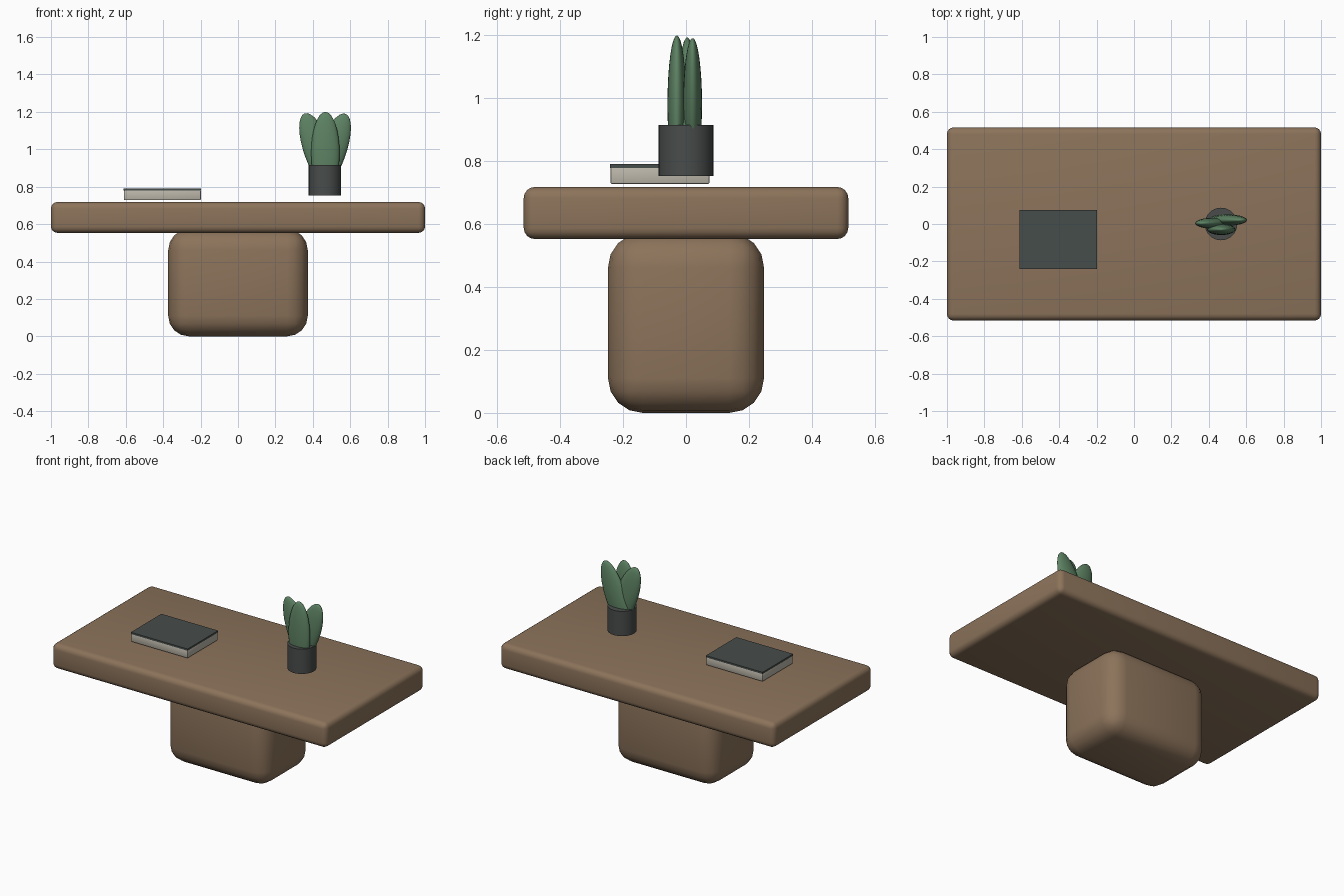
import bpy, math

if "Cube" in bpy.data.objects:
    bpy.data.objects.remove(bpy.data.objects["Cube"])


def material(name, r, g, b):
    m = bpy.data.materials.new(name)
    m.diffuse_color = (r, g, b, 1)
    m.use_nodes = True
    m.node_tree.nodes["Principled BSDF"].inputs["Base Color"].default_value = m.diffuse_color
    return m


wood = material("brown wood", 0.262, 0.172, 0.104)
paper = material("paper grey", 0.50, 0.47, 0.40)
cover = material("cover slate", 0.062, 0.075, 0.070)
clay = material("pot charcoal", 0.065, 0.073, 0.070)
green = material("leaf green", 0.110, 0.225, 0.125)


def finish(name, mat, angle=30):
    ob = bpy.context.object
    ob.name = name
    ob.data.materials.append(mat)
    bpy.ops.object.shade_smooth_by_angle(angle=math.radians(angle))
    return ob


def box(name, lo, hi, mat, bevel=0, segments=3):
    """Box between two corners with rounded edges."""
    bpy.ops.mesh.primitive_cube_add(
        size=1, location=[(a + b) / 2 for a, b in zip(lo, hi)])
    bpy.context.object.scale = [b - a for a, b in zip(lo, hi)]
    bpy.ops.object.transform_apply(location=False, rotation=False, scale=True)
    if bevel:
        mod = bpy.context.object.modifiers.new("round", "BEVEL")
        mod.width, mod.segments = bevel, segments
        bpy.ops.object.modifier_apply(modifier="round")
    return finish(name, mat, 40)


# Table: slab top on a rounded block base
box("table_top", (-1, -0.516, 0.553), (1, 0.516, 0.718), wood, 0.035, 4)
box("table_base", (-0.373, -0.248, 0), (0.373, 0.248, 0.572), wood, 0.11, 4)

# Book: page block and cover, hovering just above the table
box("book_pages", (-0.61, -0.24, 0.728), (-0.199, 0.075, 0.781), paper, 0.005, 2)
box("book_cover", (-0.611, -0.241, 0.779), (-0.198, 0.076, 0.791), cover)

# Plant pot
bpy.ops.mesh.primitive_cylinder_add(vertices=32, radius=0.087, depth=0.163,
                                    location=(0.465, 0, 0.834))
finish("plant_pot", clay)

# Leaves: flattened ellipsoids, the outer two leaning outwards
for name, x, y, z, tilt in (("leaf_left", 0.431, 0.004, 0.985, -20),
                            ("leaf_middle", 0.467, -0.029, 0.98, 0),
                            ("leaf_right", 0.500, 0.021, 0.983, 20)):
    bpy.ops.mesh.primitive_uv_sphere_add(
        segments=24, ring_count=16, radius=1, location=(x, y, z),
        rotation=(0, math.radians(tilt), 0))
    bpy.context.object.scale = (0.076, 0.03, 0.22)
    bpy.ops.object.transform_apply(location=False, rotation=True, scale=True)
    finish(name, green, 180)
